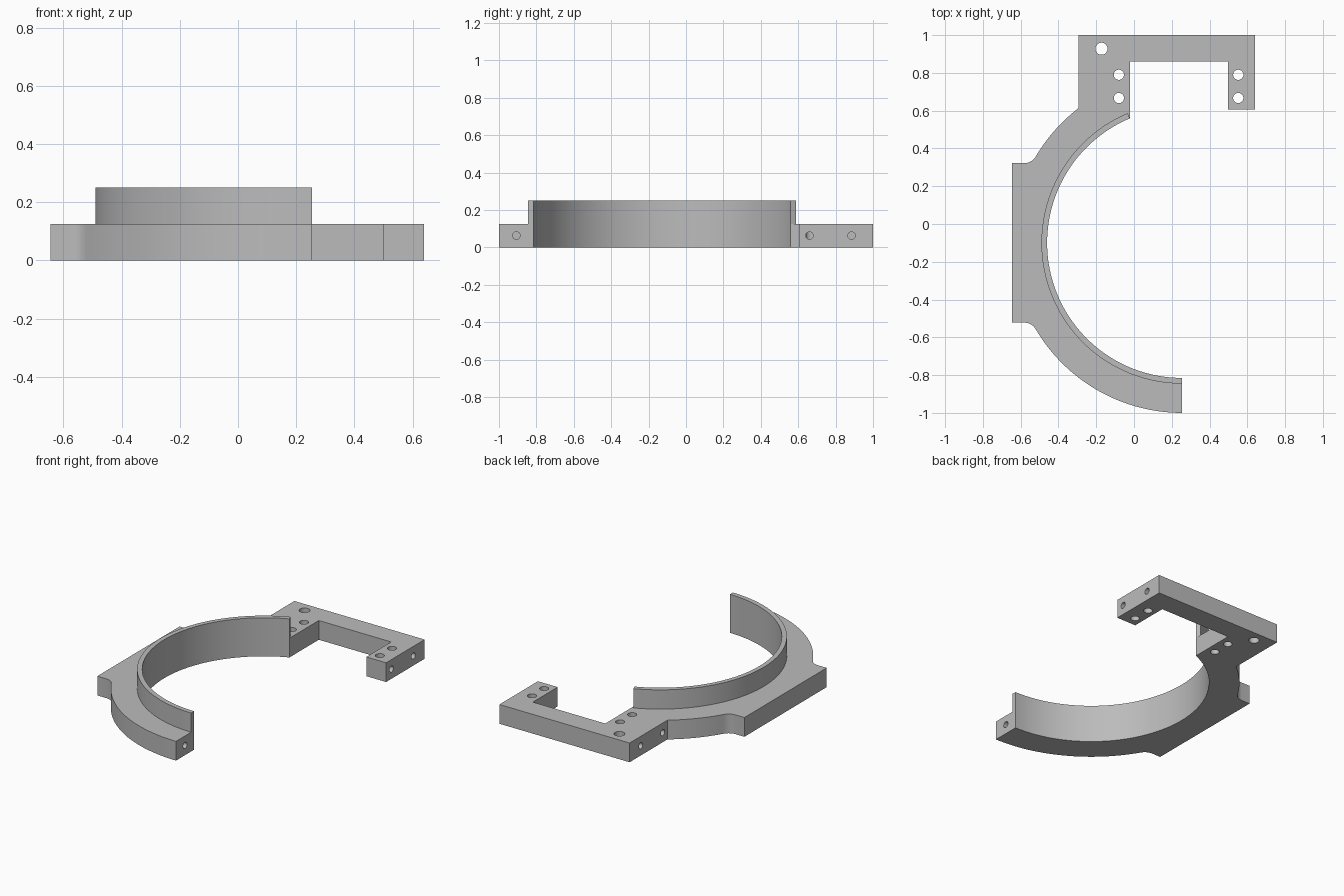
import bpy, bmesh
from math import cos, sin, asin, acos, pi, radians
from mathutils import Matrix, Vector

cube = bpy.data.objects.get("Cube")
if cube:
    bpy.data.objects.remove(cube, do_unlink=True)

# Main dimensions
CX, CY = 0.255, -0.1           # ring centre
R_IN, R_LIP, R_OUT = 0.715, 0.745, 0.9
BASE_H, LIP_H = 0.125, 0.25
PAD_X, PAD_HALF, FILLET = -0.645, 0.422, 0.07
LEG_X0, LEG_X1 = -0.295, -0.022    # inner leg
ARM_X0, ARM_X1 = 0.498, 0.64       # outer leg
LEG_Y, BAR_Y, BACK_Y = 0.605, 0.86, 1.0

grey = bpy.data.materials.new("plain grey")
grey.use_nodes = True
grey.diffuse_color = (0.5, 0.5, 0.5, 1)
grey.node_tree.nodes["Principled BSDF"].inputs["Base Color"].default_value = (0.5, 0.5, 0.5, 1)


def arc(radius, a0, a1, n, centre=(CX, CY)):
    """Points along an arc, both ends included."""
    return [(centre[0] + radius * cos(a0 + (a1 - a0) * i / n),
             centre[1] + radius * sin(a0 + (a1 - a0) * i / n)) for i in range(n + 1)]


def extrude(name, outline, z0, z1, open_bottom=False):
    """Solid prism from a flat outline."""
    bm = bmesh.new()
    low = bm.faces.new([bm.verts.new((x, y, z0)) for x, y in outline])
    top = bmesh.ops.extrude_face_region(bm, geom=[low], use_keep_orig=True)["geom"]
    for v in top:
        if isinstance(v, bmesh.types.BMVert):
            v.co.z = z1
    bmesh.ops.recalc_face_normals(bm, faces=bm.faces)
    if open_bottom:
        bmesh.ops.delete(bm, geom=[low], context="FACES_ONLY")
    mesh = bpy.data.meshes.new(name)
    bm.to_mesh(mesh)
    bm.free()
    obj = bpy.data.objects.new(name, mesh)
    bpy.context.collection.objects.link(obj)
    mesh.materials.append(grey)
    return obj


def select(obj):
    bpy.ops.object.select_all(action="DESELECT")
    obj.select_set(True)
    bpy.context.view_layer.objects.active = obj


def drill(obj, centre, radius, depth, axis):
    """Cut a round hole centred on a point."""
    bm = bmesh.new()
    turn = Vector((0, 0, 1)).rotation_difference(Vector(axis)).to_matrix().to_4x4()
    bmesh.ops.create_cone(bm, cap_ends=True, segments=32, radius1=radius, radius2=radius,
                          depth=depth, matrix=Matrix.Translation(centre) @ turn)
    mesh = bpy.data.meshes.new("hole_cutter")
    bm.to_mesh(mesh)
    bm.free()
    mesh.materials.append(grey)
    cutter = bpy.data.objects.new("hole_cutter", mesh)
    cutter.hide_render = True
    bpy.context.collection.objects.link(cutter)
    mod = obj.modifiers.new("hole", "BOOLEAN")
    mod.operation, mod.solver, mod.object = "DIFFERENCE", "EXACT", cutter
    select(obj)
    bpy.ops.object.modifier_apply(modifier=mod.name)
    bpy.data.objects.remove(cutter, do_unlink=True)


# Flat side pad blending into the ring through a fillet on each side
phi = asin((PAD_HALF + FILLET) / (R_OUT + FILLET))
fillet_centre = (CX - (R_OUT + FILLET) * cos(phi), CY + PAD_HALF + FILLET)
pad = [(PAD_X, CY + PAD_HALF)] + arc(FILLET, -pi / 2, -phi, 8, fillet_centre)
pad_low = [(x, 2 * CY - y) for x, y in reversed(pad)]

# Base plate: half ring, pad and hooked bracket in one outline
leg_angle = acos((LEG_X0 - CX) / R_OUT)
end_angle = acos((LEG_X1 - CX) / R_IN)
outline = arc(R_OUT, 1.5 * pi, pi + phi, 32)[:-1] + pad_low + pad
outline += arc(R_OUT, pi - phi, leg_angle, 14)[1:]
outline += [(LEG_X0, BACK_Y), (ARM_X1, BACK_Y), (ARM_X1, LEG_Y), (ARM_X0, LEG_Y),
            (ARM_X0, BAR_Y), (LEG_X1, BAR_Y)]
outline += arc(R_IN, end_angle, 1.5 * pi, 80)
base = extrude("ring_bracket_base", outline, 0, BASE_H)

# Vertical through holes
drill(base, (-0.172, 0.928, BASE_H / 2), 0.032, 0.4, (0, 0, 1))
for x in (-0.08, 0.552):
    for y in (0.667, 0.79):
        drill(base, (x, y, BASE_H / 2), 0.027, 0.4, (0, 0, 1))

# Blind side holes in both legs and in the ring end
for x, y in ((LEG_X0, 0.66), (LEG_X0, 0.885), (ARM_X1, 0.66), (ARM_X1, 0.885), (CX, -0.907)):
    drill(base, (x, y, 0.063), 0.02, 0.2, (1, 0, 0))

# Thin raised lip along the inner edge
lip = extrude("inner_lip", arc(R_IN, end_angle, 1.5 * pi, 80) + arc(R_LIP, 1.5 * pi, end_angle, 80),
              BASE_H, LIP_H, open_bottom=True)

for obj in (base, lip):
    select(obj)
    bpy.ops.object.shade_smooth_by_angle(angle=radians(30))
